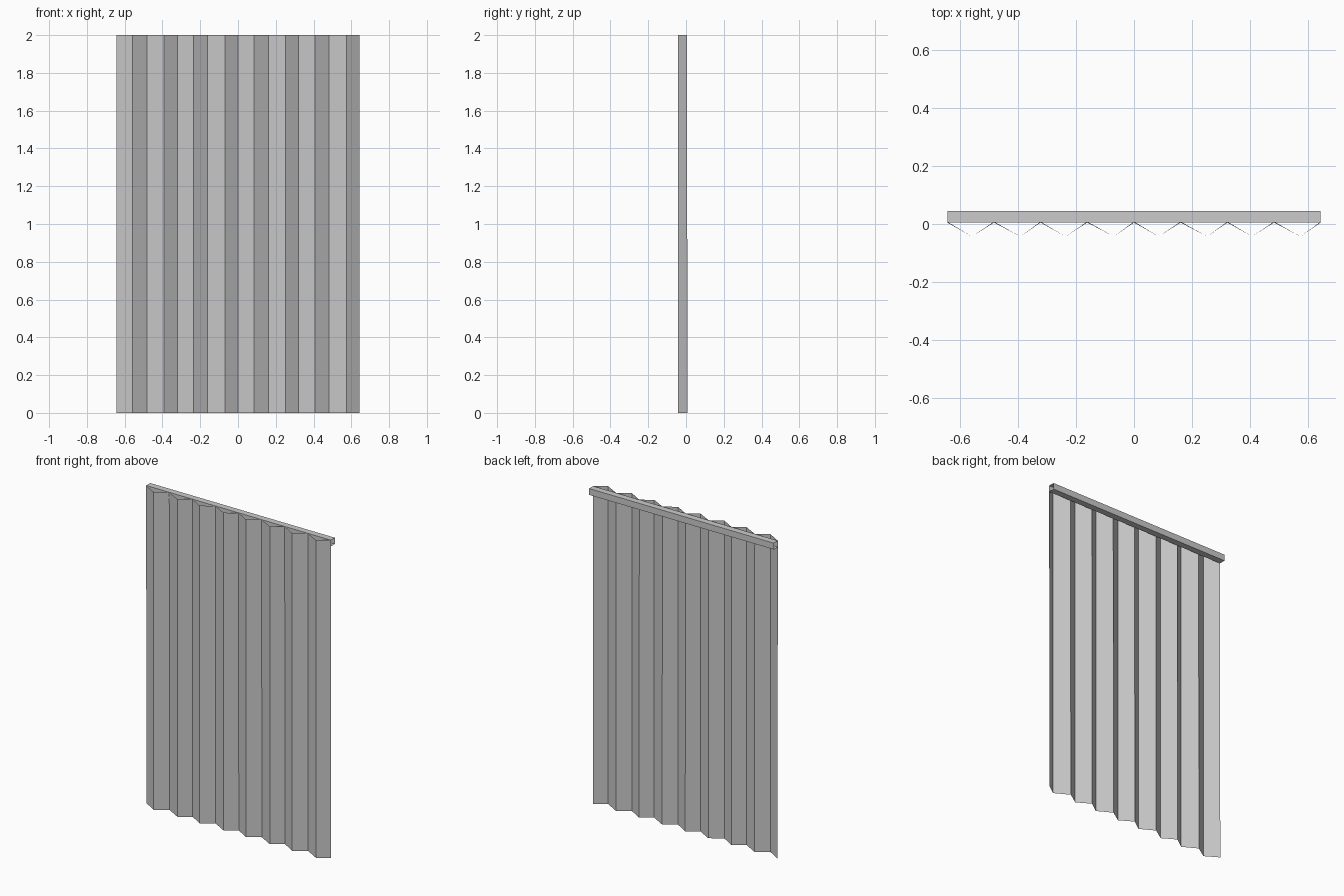
import bpy

cube = bpy.data.objects.get("Cube")
if cube:
    bpy.data.objects.remove(cube, do_unlink=True)

# One plain grey for everything
grey = bpy.data.materials.new("plain_grey")
grey.use_nodes = True
colour = (0.6, 0.6, 0.6, 1)
grey.diffuse_color = colour
grey.node_tree.nodes["Principled BSDF"].inputs["Base Color"].default_value = colour


def add_mesh(name, verts, faces):
    mesh = bpy.data.meshes.new(name)
    mesh.from_pydata(verts, [], faces)
    mesh.materials.append(grey)
    obj = bpy.data.objects.new(name, mesh)
    bpy.context.collection.objects.link(obj)
    return obj


HALF, HEIGHT, FOLDS = 0.643, 2.0, 8
BACK, FRONT, RAIL = 0.005, -0.043, 0.04
pitch = 2 * HALF / FOLDS

# Pleated sheet: zigzag profile drawn at the hem and at the top
profile = []
for i in range(FOLDS):
    x = -HALF + i * pitch
    profile += [(x, BACK), (x + (0.091 if i % 2 else 0.085), FRONT)]
profile.append((HALF, BACK))
n = len(profile)
hem = [(x, y + (0.003 if y > 0 else 0), 0) for x, y in profile]
top = [(x, y, HEIGHT) for x, y in profile]
add_mesh("pleated_sheet", hem + top,
         [(i, i + 1, n + i + 1, n + i) for i in range(n - 1)])

# Hollow square rail along the top of the back, open at both ends
section = [(BACK, HEIGHT - RAIL), (BACK + RAIL, HEIGHT - RAIL),
           (BACK + RAIL, HEIGHT), (BACK, HEIGHT)]
ends = [(x, y, z) for x in (-HALF, HALF) for y, z in section]
add_mesh("top_rail", ends,
         [(i, (i + 1) % 4, (i + 1) % 4 + 4, i + 4) for i in range(4)])
